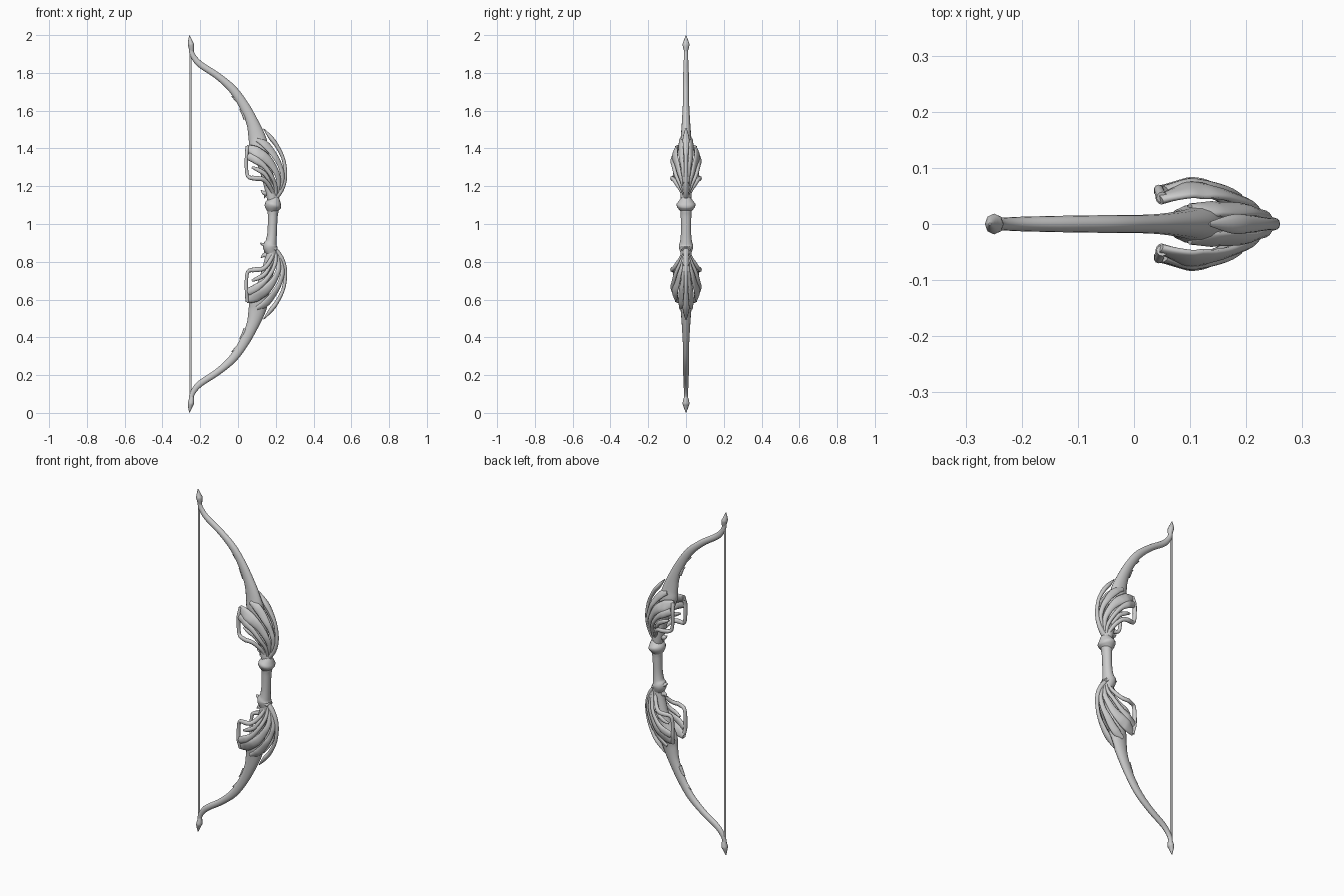
import bpy, bmesh, math
from mathutils import Vector

Y = Vector((0, 1, 0))


def lerp_table(table, t):
    if t <= table[0][0]:
        return table[0][1]
    for (t0, v0), (t1, v1) in zip(table, table[1:]):
        if t <= t1:
            return v0 + (v1 - v0) * (t - t0) / (t1 - t0)
    return table[-1][1]


def smooth_points(pts, steps):
    """Catmull-Rom through tuples of any length."""
    p = [pts[0]] + list(pts) + [pts[-1]]
    out = []
    for i in range(1, len(p) - 2):
        for s in range(steps):
            t = s / steps
            out.append([0.5 * (2 * b + (c - a) * t + (2 * a - 5 * b + 4 * c - d) * t * t
                               + (3 * b - a - 3 * c + d) * t ** 3)
                        for a, b, c, d in zip(p[i - 1], p[i], p[i + 1], p[i + 2])])
    out.append(list(pts[-1]))
    return out


def sweep(name, centres, radii, refs, axes, sides=12):
    """Elliptical sweep; heights are relative to the bow's middle, z = 1."""
    bm = bmesh.new()
    rings = []
    n = len(centres)
    for i, (c, (a, b), ref) in enumerate(zip(centres, radii, refs)):
        tan = (centres[min(i + 1, n - 1)] - centres[max(i - 1, 0)]).normalized()
        side = tan.cross(ref).normalized()
        up = side.cross(tan)
        a, b = max(a, 0.001), max(b, 0.001)
        rings.append([bm.verts.new(c + side * a * math.cos(k * math.tau / sides)
                                   + up * b * math.sin(k * math.tau / sides))
                      for k in range(sides)])
    for r, q in zip(rings, rings[1:]):
        for k in range(sides):
            bm.faces.new((r[k], r[(k + 1) % sides], q[(k + 1) % sides], q[k]))
    bm.faces.new(rings[0])
    bm.faces.new(rings[-1])
    bmesh.ops.recalc_face_normals(bm, faces=bm.faces)
    me = bpy.data.meshes.new(name)
    bm.to_mesh(me)
    bm.free()
    for f in me.polygons:
        f.use_smooth = len(f.vertices) == 4
    ob = bpy.data.objects.new(name, me)
    ob.location.z = 1
    bpy.context.collection.objects.link(ob)
    if axes:
        m = ob.modifiers.new("mirror", "MIRROR")
        m.use_axis = tuple(k in axes for k in "xyz")
        m.use_mirror_merge = False
    return ob


def planar(name, pts, axes="z", y=0.0, steps=6, sides=12):
    """pts: x, z, half width in the bow's plane, half depth in y."""
    p = smooth_points(pts, steps)
    return sweep(name, [Vector((x, y, z)) for x, z, a, b in p],
                 [(a, b) for x, z, a, b in p], [Y] * len(p), axes, sides)


PROW = [(0.14, 0.215), (0.2, 0.245), (0.27, 0.258), (0.34, 0.245), (0.42, 0.205), (0.47, 0.17)]
BULGE = [(0.13, 0.3), (0.18, 0.6), (0.24, 1), (0.36, 1), (0.42, 0.72), (0.47, 0.3)]


def shell_y(x, z):
    u = min(max((lerp_table(PROW, z) - x) / 0.16, 0), 1)
    inner = 1 - 0.25 * max(0, (0.1 - x) / 0.06)
    return 0.068 * lerp_table(BULGE, z) * math.sin(u * math.pi / 2) * inner


def band(name, pts, lift=0.0):
    """Ribbon lying on the bulged shell. pts: x, z, half width, half thickness."""
    p = smooth_points(pts, 7)
    e = 0.012
    centres, refs = [], []
    for x, z, a, b in p:
        centres.append(Vector((x, shell_y(x, z) + lift, z)))
        dx = (shell_y(x + e, z) - shell_y(x - e, z)) / (2 * e)
        dz = (shell_y(x, z + e) - shell_y(x, z - e)) / (2 * e)
        refs.append(Vector((-dx, 1, -dz)).normalized())
    sweep(name, centres, [(a, b) for x, z, a, b in p], refs, "yz", 10)


# Limbs, running from the tip into the core of the knot
planar("limb", [(-0.25, 0.93, 0.011, 0.010), (-0.238, 0.89, 0.014, 0.011),
                (-0.2, 0.845, 0.017, 0.013), (-0.11, 0.785, 0.018, 0.015),
                (-0.03, 0.715, 0.022, 0.016), (0.03, 0.63, 0.026, 0.017),
                (0.075, 0.54, 0.032, 0.022), (0.1, 0.46, 0.045, 0.028),
                (0.112, 0.4, 0.05, 0.036), (0.14, 0.31, 0.034, 0.032),
                (0.165, 0.22, 0.032, 0.03), (0.182, 0.13, 0.027, 0.028)], sides=16)

# Arrow-shaped limb tips
planar("limb_tip", [(-0.245, 0.91, 0.011, 0.009), (-0.248, 0.945, 0.016, 0.018),
                    (-0.252, 0.96, 0.014, 0.016), (-0.257, 0.998, 0.002, 0.002)],
       steps=3, sides=8)

# String
planar("string", [(-0.252, -0.94, 0.006, 0.006), (-0.252, 0.94, 0.006, 0.006)],
       axes="", steps=1, sides=8)

# Leaf thorns along the inner edge of each limb
for x, z, s in [(-0.035, 0.665, 1.0), (0.035, 0.545, 0.8), (0.005, 0.6, 0.5)]:
    planar("limb_thorn", [(x, z + 0.012 * s, 0.001, 0.001), (x + 0.022 * s, z, 0.011 * s, 0.007),
                          (x + 0.05 * s, z - 0.025, 0.016 * s, 0.011),
                          (x + 0.068 * s, z - 0.085 * s, 0.012, 0.01)], steps=4, sides=8)

# Outer vine: keel of the knot ending in a spur against the limb
planar("keel_vine", [(0.19, 0.13, 0.014, 0.018), (0.222, 0.17, 0.014, 0.014),
                     (0.244, 0.22, 0.012, 0.012), (0.25, 0.28, 0.01, 0.011),
                     (0.238, 0.35, 0.009, 0.011), (0.205, 0.415, 0.011, 0.016),
                     (0.175, 0.455, 0.012, 0.017), (0.135, 0.505, 0.002, 0.004)])

# Shell ribbons wrapped around both sides of the knot
band("shell_crown", [(0.1, 0.445, 0.012, 0.01), (0.14, 0.425, 0.022, 0.009),
                     (0.185, 0.375, 0.02, 0.008), (0.222, 0.31, 0.014, 0.008),
                     (0.236, 0.24, 0.012, 0.008), (0.212, 0.16, 0.008, 0.008)])
band("shell_upper", [(0.045, 0.405, 0.016, 0.009), (0.09, 0.385, 0.03, 0.009),
                     (0.14, 0.355, 0.028, 0.009), (0.185, 0.305, 0.02, 0.009),
                     (0.215, 0.235, 0.014, 0.008), (0.205, 0.15, 0.008, 0.007)], 0.002)
band("shell_middle", [(0.052, 0.36, 0.02, 0.009), (0.095, 0.338, 0.02, 0.01),
                      (0.14, 0.305, 0.014, 0.01), (0.18, 0.25, 0.011, 0.009),
                      (0.2, 0.19, 0.01, 0.009), (0.195, 0.13, 0.007, 0.007)], 0.005)
band("shell_loop", [(0.05, 0.41, 0.01, 0.01), (0.045, 0.36, 0.009, 0.012),
                    (0.045, 0.29, 0.009, 0.011), (0.055, 0.25, 0.01, 0.01),
                    (0.09, 0.242, 0.013, 0.01), (0.135, 0.235, 0.012, 0.01),
                    (0.17, 0.195, 0.011, 0.01), (0.192, 0.14, 0.007, 0.007)], 0.006)
band("shell_inner_vine", [(0.075, 0.3, 0.006, 0.007), (0.11, 0.285, 0.012, 0.008),
                          (0.145, 0.262, 0.011, 0.008), (0.175, 0.21, 0.008, 0.008)], -0.01)

# Hooked thorn where each knot meets the grip
planar("root_thorn", [(0.12, 0.18, 0.001, 0.001), (0.138, 0.165, 0.012, 0.01),
                      (0.158, 0.17, 0.018, 0.016), (0.175, 0.2, 0.02, 0.018)], steps=4)
planar("root_barb", [(0.14, 0.135, 0.001, 0.001), (0.148, 0.16, 0.009, 0.009),
                     (0.165, 0.19, 0.014, 0.014)], steps=4, sides=8)

# Grip with a flared foot
planar("grip", [(0.19, 0.15, 0.024, 0.022), (0.186, 0.08, 0.03, 0.03),
                (0.184, 0.04, 0.026, 0.028), (0.181, -0.04, 0.025, 0.027),
                (0.176, -0.09, 0.029, 0.031), (0.17, -0.12, 0.038, 0.038),
                (0.18, -0.16, 0.026, 0.026)], axes="", sides=16)

# Tilted collar above the hand and pointed rest below it
planar("grip_collar", [(0.18, 0.065, 0.026, 0.028), (0.183, 0.088, 0.042, 0.046),
                       (0.187, 0.105, 0.043, 0.05), (0.191, 0.122, 0.034, 0.038),
                       (0.194, 0.14, 0.024, 0.024)], axes="", steps=4, sides=16)
planar("grip_rest", [(0.118, -0.102, 0.003, 0.004), (0.145, -0.112, 0.013, 0.022),
                     (0.175, -0.12, 0.018, 0.034), (0.205, -0.135, 0.012, 0.025)],
       axes="", steps=4)
